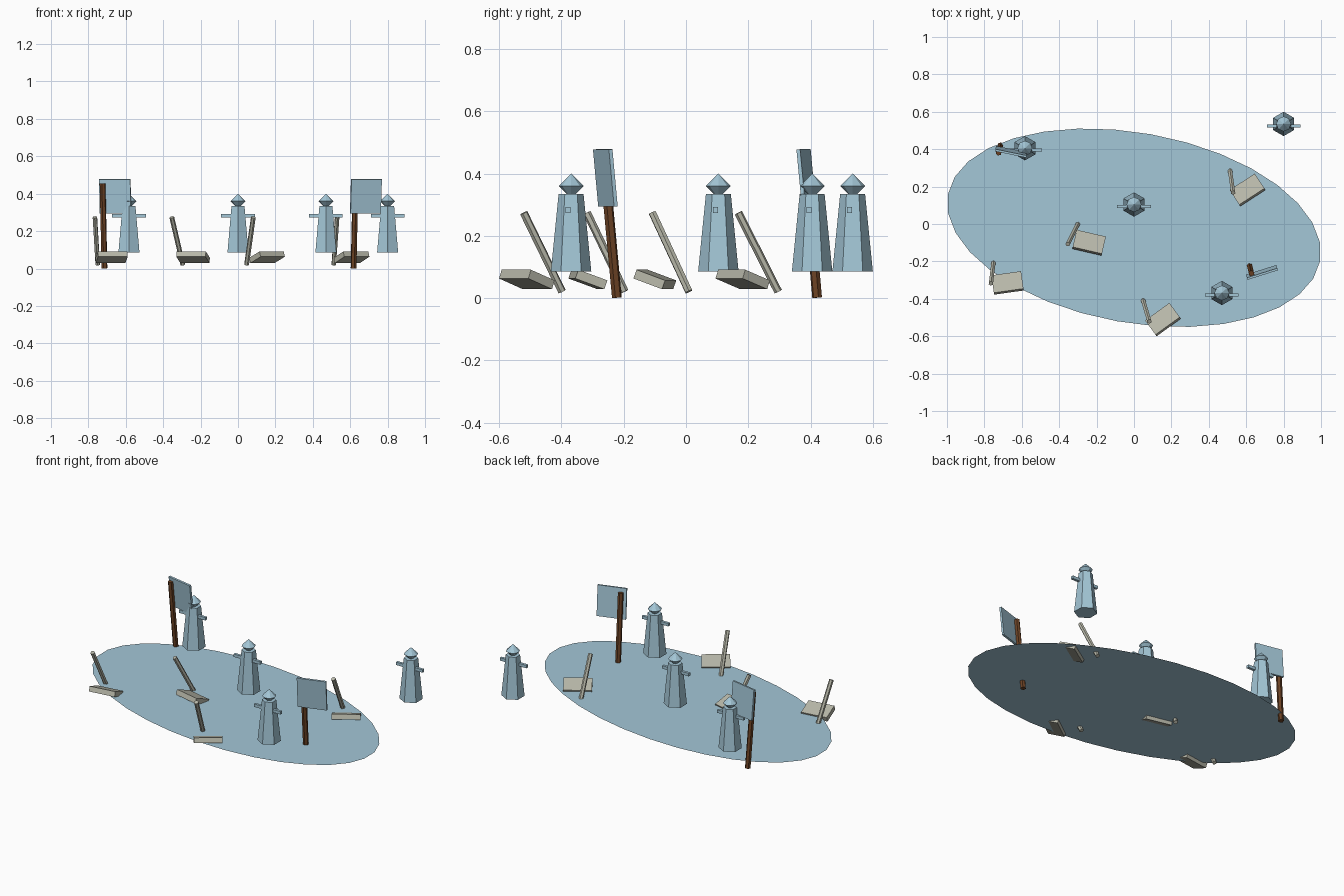
import bpy, bmesh, math
from mathutils import Vector, Matrix, Euler

if "Cube" in bpy.data.objects:
    bpy.data.objects.remove(bpy.data.objects["Cube"])


def material(name, rgb):
    m = bpy.data.materials.new(name)
    m.diffuse_color = (*rgb, 1.0)
    m.use_nodes = True
    m.node_tree.nodes["Principled BSDF"].inputs["Base Color"].default_value = m.diffuse_color
    return m


BLUE = material("pale_blue", (0.37, 0.57, 0.68))
GREY = material("weathered_stone", (0.48, 0.48, 0.40))
BROWN = material("dark_wood", (0.15, 0.055, 0.018))


def finish(name, bm, mat):
    bmesh.ops.recalc_face_normals(bm, faces=bm.faces)
    me = bpy.data.meshes.new(name)
    bm.to_mesh(me)
    bm.free()
    me.materials.append(mat)
    ob = bpy.data.objects.new(name, me)
    bpy.context.collection.objects.link(ob)
    return ob


def box(name, mat, center, size, lean=0, yaw=0):
    """Box leaned about its own x axis, then turned about z."""
    bm = bmesh.new()
    m = (Matrix.Translation(center)
         @ Euler((math.radians(lean), 0, math.radians(yaw))).to_matrix().to_4x4()
         @ Matrix.Diagonal((*size, 1)))
    bmesh.ops.create_cube(bm, size=1, matrix=m)
    return finish(name, bm, mat)


def rod(name, mat, bottom, top, radius, sides):
    a, b = Vector(bottom), Vector(top)
    turn = (b - a).to_track_quat('Z', 'Y').to_matrix().to_4x4()
    bm = bmesh.new()
    bmesh.ops.create_cone(bm, cap_ends=True, segments=sides, radius1=radius,
                          radius2=radius, depth=(b - a).length,
                          matrix=Matrix.Translation((a + b) / 2) @ turn)
    return finish(name, bm, mat)


def lathe(name, mat, center, rings, sides, start):
    """Faceted solid from (radius, z) rings; a zero radius makes a tip."""
    bm = bmesh.new()
    loops = []
    for r, z in rings:
        n = sides if r else 1
        loops.append([bm.verts.new((center[0] + r * math.cos(start + i * math.tau / sides),
                                    center[1] + r * math.sin(start + i * math.tau / sides), z))
                      for i in range(n)])
    for lo, hi in zip(loops, loops[1:]):
        for i in range(sides):
            j = (i + 1) % sides
            quad = [lo[i % len(lo)], lo[j % len(lo)], hi[j % len(hi)], hi[i % len(hi)]]
            bm.faces.new(list(dict.fromkeys(quad)))
    for loop in (loops[0], loops[-1]):
        if len(loop) > 2:
            bm.faces.new(loop)
    return finish(name, bm, mat)


# Flat oval pool
bm = bmesh.new()
bmesh.ops.create_circle(bm, cap_ends=True, segments=32, radius=1,
                        matrix=Matrix.Translation((0, -0.02, 0.048))
                        @ Matrix.Rotation(math.radians(-10.1), 4, 'Z')
                        @ Matrix.Diagonal((1.011, 0.508, 1, 1)))
for f in bm.faces:
    f.normal_update()
    if f.normal.z < 0:
        f.normal_flip()
me = bpy.data.meshes.new("pool_surface")
bm.to_mesh(me)
bm.free()
me.materials.append(BLUE)
bpy.context.collection.objects.link(bpy.data.objects.new("pool_surface", me))

# Standing figures: tapered body, faceted head, crossbar arms
for x, y in [(0.80, 0.535), (0.47, -0.369), (0.0, 0.104), (-0.583, 0.405)]:
    lathe("figure_body", BLUE, (x, y), [(0.065, 0.085), (0.04, 0.335)], 6, math.pi / 2)
    lathe("figure_head", BLUE, (x, y), [(0, 0.32), (0.04, 0.36), (0, 0.40)], 8, 0)
    box("figure_arms", BLUE, (x, y - 0.01, 0.283), (0.18, 0.016, 0.018))

# Toppled chairs: tilted seat slab and leaning back stick
# (seat x, y, yaw), (stick bottom x, y), (stick top x, y)
chairs = [((-0.676, -0.315, 8), (-0.75, -0.197), (-0.765, -0.318)),
          ((-0.24, -0.10, -13), (-0.295, 0.009), (-0.354, -0.108)),
          ((0.607, 0.182, 33), (0.512, 0.296), (0.53, 0.168)),
          ((0.155, -0.511, 36), (0.046, -0.398), (0.082, -0.521))]
for (x, y, yaw), low, high in chairs:
    box("chair_seat", GREY, (x, y, 0.06), (0.16, 0.10, 0.03), -20, yaw)
    rod("chair_stick", GREY, (*low, 0.021), (*high, 0.274), 0.013, 6)

# Leaning signs: wooden post and flat board
signs = [((0.618, -0.222), (0.628, -0.264), (0.684, -0.259), 17.5),
         ((-0.714, 0.421), (-0.724, 0.381), (-0.657, 0.386), -11.5)]
for low, high, board, yaw in signs:
    rod("sign_post", BROWN, (*low, 0.0015), (*high, 0.455), 0.016, 6)
    box("sign_board", BLUE, (*board, 0.386), (0.17, 0.012, 0.184), 5.5, yaw)
